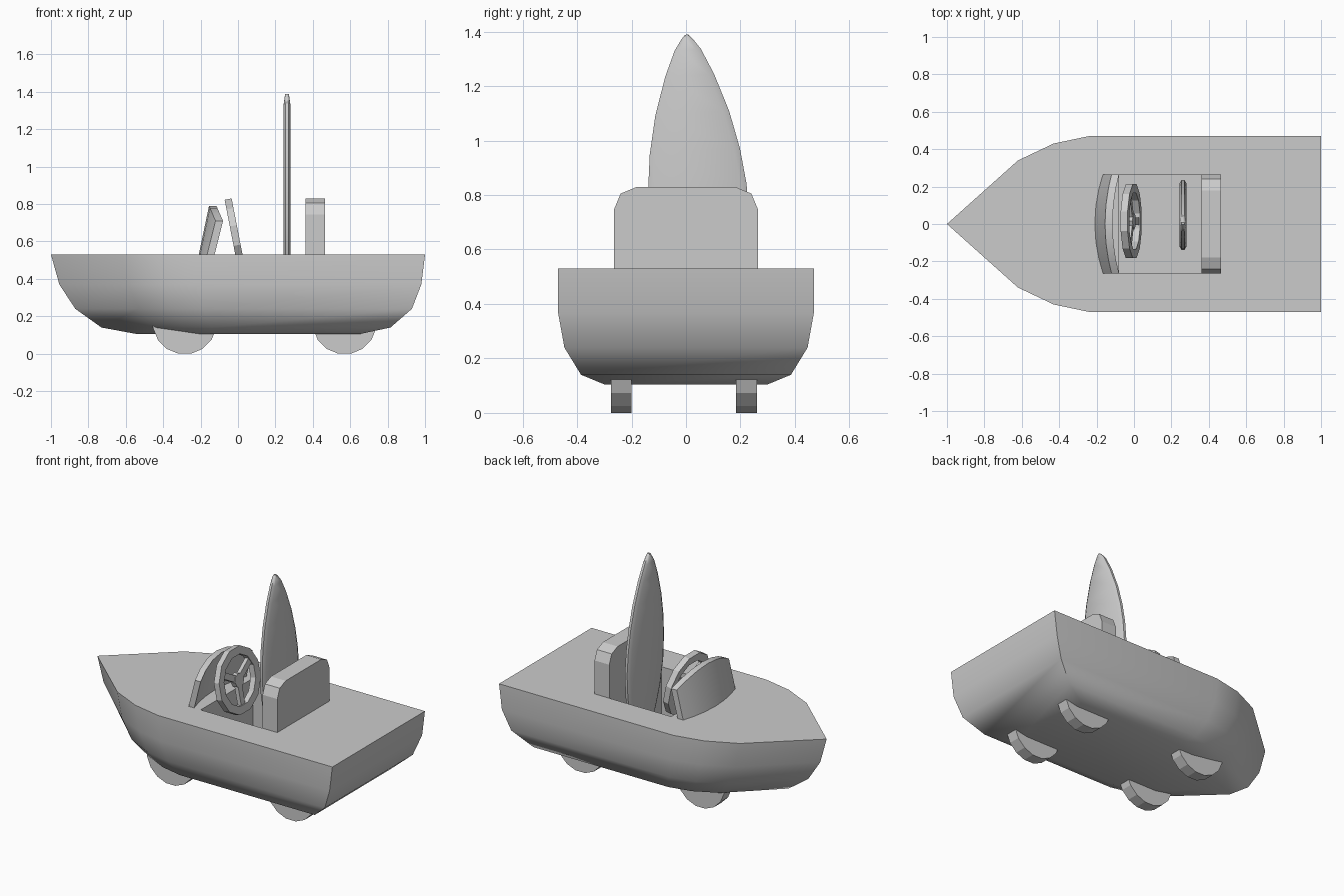
import bpy, bmesh, math
from mathutils import Matrix

if "Cube" in bpy.data.objects:
    bpy.data.objects.remove(bpy.data.objects["Cube"])


def make(name, bm, smooth=None):
    bmesh.ops.recalc_face_normals(bm, faces=bm.faces)
    me = bpy.data.meshes.new(name)
    bm.to_mesh(me)
    bm.free()
    ob = bpy.data.objects.new(name, me)
    bpy.context.collection.objects.link(ob)
    bpy.ops.object.select_all(action='DESELECT')
    ob.select_set(True)
    bpy.context.view_layer.objects.active = ob
    if smooth:
        bpy.ops.object.shade_smooth_by_angle(angle=math.radians(smooth))
    return ob


def loft(name, rings, smooth=None, closed=False):
    """Skin equal-length closed rings; cap the ends or join them in a loop."""
    bm = bmesh.new()
    vs = [[bm.verts.new(p) for p in r] for r in rings]
    n, m = len(vs[0]), len(vs)
    for i in range(m if closed else m - 1):
        a, b = vs[i], vs[(i + 1) % m]
        for j in range(n):
            k = (j + 1) % n
            bm.faces.new((a[j], a[k], b[k], b[j]))
    if not closed:
        bm.faces.new(vs[0])
        bm.faces.new(vs[-1])
    return make(name, bm, smooth)


def box(name, x0, x1, y0, y1, z0, z1):
    ring = [(x0, y0), (x1, y0), (x1, y1), (x0, y1)]
    return loft(name, [[(x, y, z) for x, y in ring] for z in (z0, z1)])


# Hull: one pointed plan outline, shrunk towards the keel
side = [(-0.62, 0.34), (-0.43, 0.43), (-0.24, 0.47), (1, 0.47)]
plan = [(-1, 0)] + [(x, -y) for x, y in side] + side[::-1]
levels = [(0.105, -0.54, 0.65, 0.64), (0.14, -0.73, 0.815, 0.82),
          (0.24, -0.87, 0.93, 0.95), (0.37, -0.955, 0.98, 1), (0.53, -1, 1, 1)]
hull = loft("hull", [[(a + (x + 1) / 2 * (b - a), y * s, z) for x, y in plan]
                     for z, a, b, s in levels], 40)

# Cockpit well cut into the deck
cutter = box("well_cutter", -0.08, 0.42, -0.265, 0.265, 0.17, 0.7)
cutter.hide_render = True
mod = hull.modifiers.new("well", 'BOOLEAN')
mod.operation = 'DIFFERENCE'
mod.solver = 'EXACT'
mod.object = cutter
bpy.context.view_layer.objects.active = hull
bpy.ops.object.modifier_apply(modifier=mod.name)
bpy.data.objects.remove(cutter)

# Seat back with rounded top corners
half = [(0.265, 0.17), (0.265, 0.745), (0.24, 0.805), (0.18, 0.83)]
prof = half + [(-y, z) for y, z in half[::-1]]
loft("seat_back", [[(x, y, z) for y, z in prof] for x in (0.36, 0.465)])

# Curved windshield leaning backwards
rings = []
for y in (-0.265, -0.19, -0.1, 0, 0.1, 0.19, 0.265):
    q = (y / 0.265) ** 2
    xb, top = -0.21 + 0.043 * q, 0.79 - 0.08 * q
    xt = xb + 0.055 - 0.008 * q
    rings.append([(xb - 0.006, y, 0.5), (xb + 0.034, y, 0.5), (xt + 0.04, y, top), (xt, y, top)])
loft("windshield", rings, 30)

# Surfboard: tapered at both ends, slightly tilted
widths = [(0.61, 0.006), (0.595, 0.02), (0.555, 0.048), (0.46, 0.09), (0.32, 0.136),
          (0.18, 0.166), (0.05, 0.181), (-0.1, 0.184), (-0.25, 0.165), (-0.38, 0.13),
          (-0.49, 0.085), (-0.57, 0.035), (-0.59, 0.006)]
tilt = Matrix.Translation((0.262, 0.045, 0.78)) @ Matrix.Rotation(math.radians(4), 4, 'X')
rings = []
for z, w in widths:
    t = min(0.02, 0.008 + w * 0.2)
    e = max(w - 0.022, w * 0.6)
    sec = [(-t, -e), (-t * 0.4, -w), (t * 0.4, -w), (t, -e),
           (t, e), (t * 0.4, w), (-t * 0.4, w), (-t, e)]
    rings.append([tilt @ Matrix.Translation((x, y, z)).translation for x, y in sec])
loft("surfboard", rings, 35)

# Steering wheel: faceted rim, hub and three spokes, tilted
pose = Matrix.Translation((-0.015, 0.015, 0.632)) @ Matrix.Rotation(math.radians(-11), 4, 'Y')
rings = []
for i in range(12):
    a = math.tau * (i + 0.5) / 12
    rings.append([(x, r * math.cos(a), r * math.sin(a))
                  for x, r in ((-0.019, 0.205), (0.019, 0.205), (0.019, 0.155), (-0.019, 0.155))])
parts = [loft("steering_rim", rings, closed=True)]
hub = [(0.045 * math.cos(math.tau * i / 8), 0.045 * math.sin(math.tau * i / 8)) for i in range(8)]
parts.append(loft("steering_hub", [[(x, y, z) for y, z in hub] for x in (-0.016, 0.016)]))
for i in range(3):
    s = box(f"steering_spoke_{i + 1}", -0.013, 0.013, -0.02, 0.02, 0.02, 0.17)
    s.matrix_world = Matrix.Rotation(math.radians(60 + 120 * i), 4, 'X')
    parts.append(s)
bpy.context.view_layer.update()
for p in parts:
    p.matrix_world = pose @ p.matrix_world

# Four small wheels half hidden in the hull
for xn, x in (("front", -0.285), ("rear", 0.57)):
    for yn, y in (("left", -0.238), ("right", 0.222)):
        pts = [(x + 0.172 * math.cos(math.tau * (i + 0.5) / 16),
                0.1687 + 0.172 * math.sin(math.tau * (i + 0.5) / 16)) for i in range(16)]
        loft(f"{xn}_{yn}_wheel", [[(px, y + d, pz) for px, pz in pts] for d in (-0.038, 0.038)])
